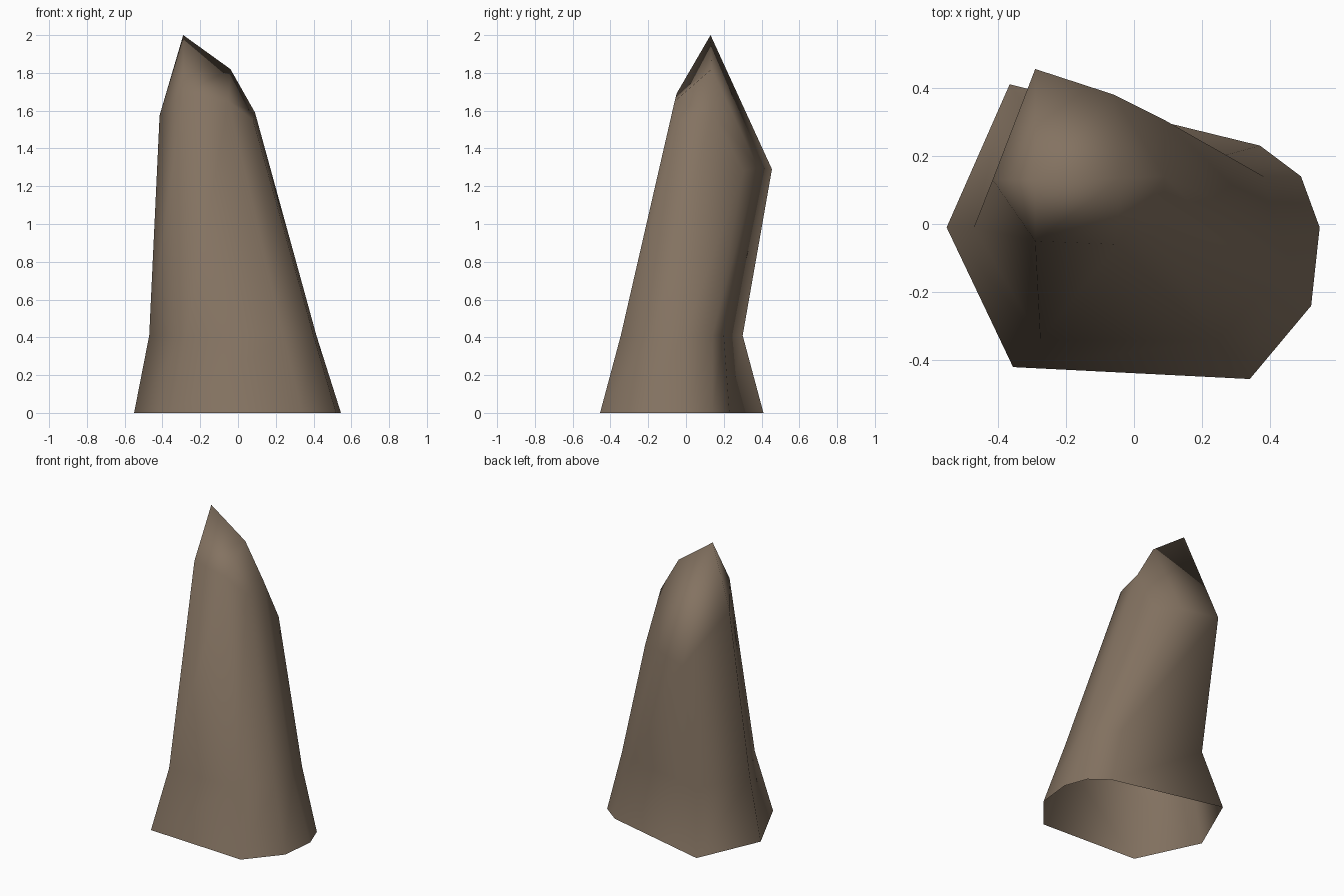
import bpy
import bmesh

default_cube = bpy.data.objects.get("Cube")
if default_cube:
    bpy.data.objects.remove(default_cube, do_unlink=True)


def make_material(name, colour):
    material = bpy.data.materials.new(name)
    material.use_nodes = True
    material.diffuse_color = colour
    shader = next(n for n in material.node_tree.nodes if n.type == "BSDF_PRINCIPLED")
    shader.inputs["Base Color"].default_value = colour
    return material


def add_ring(mesh, points, height=None):
    """Add one loop of corners, flat at a height or with its own heights."""
    return [mesh.verts.new((p[0], p[1], p[2] if height is None else height)) for p in points]


def bridge(mesh, lower, upper):
    """Join two loops that have the same number of corners."""
    count = len(lower)
    for i in range(count):
        following = (i + 1) % count
        mesh.faces.new((lower[i], lower[following], upper[following], upper[i]))


# Eight-sided cross-sections, running from the right side round the front
foot_outline = [(-.55, -.01), (-.355, -.42), (.34, -.455), (.52, -.24),
                (.545, -.01), (.49, .14), (.37, .23), (-.365, .41)]
waist_outline = [(-.47, -.01), (-.275, -.34), (.24, -.345), (.4, -.18),
                 (.415, -.01), (.38, .14), (.26, .2), (-.29, .3)]
shoulder_outline = [(-.415, .13, 1.575), (-.29, -.05, 1.69), (-.05, -.06, 1.65),
                    (.08, -.03, 1.55), (.09, .14, 1.59), (.09, .305, 1.28),
                    (-.06, .38, 1.3), (-.29, .455, 1.29)]

mesh = bmesh.new()

# Leaning body, open underneath
foot = add_ring(mesh, foot_outline, 0)
waist = add_ring(mesh, waist_outline, .41)
shoulder = add_ring(mesh, shoulder_outline)
bridge(mesh, foot, waist)
bridge(mesh, waist, shoulder)

# Pointed cap with a short ridge falling from the peak
peak = mesh.verts.new((-.29, .13, 2))
ridge_end = mesh.verts.new((-.04, .135, 1.82))
side, front_a, front_b, front_c, edge, back_c, back_b, back_a = shoulder
for corners in (
    (side, front_a, peak),
    (front_a, front_b, ridge_end, peak),
    (front_b, front_c, edge, ridge_end),
    (edge, back_c, back_b, ridge_end),
    (back_b, back_a, peak, ridge_end),
    (back_a, side, peak),
):
    mesh.faces.new(corners)

# Smooth shading over the whole rock
for face in mesh.faces:
    face.smooth = True

rock_data = bpy.data.meshes.new("rock_spire")
mesh.to_mesh(rock_data)
mesh.free()
rock_data.materials.append(make_material("brown stone", (.23, .17, .12, 1)))
rock = bpy.data.objects.new("rock_spire", rock_data)
bpy.context.collection.objects.link(rock)
